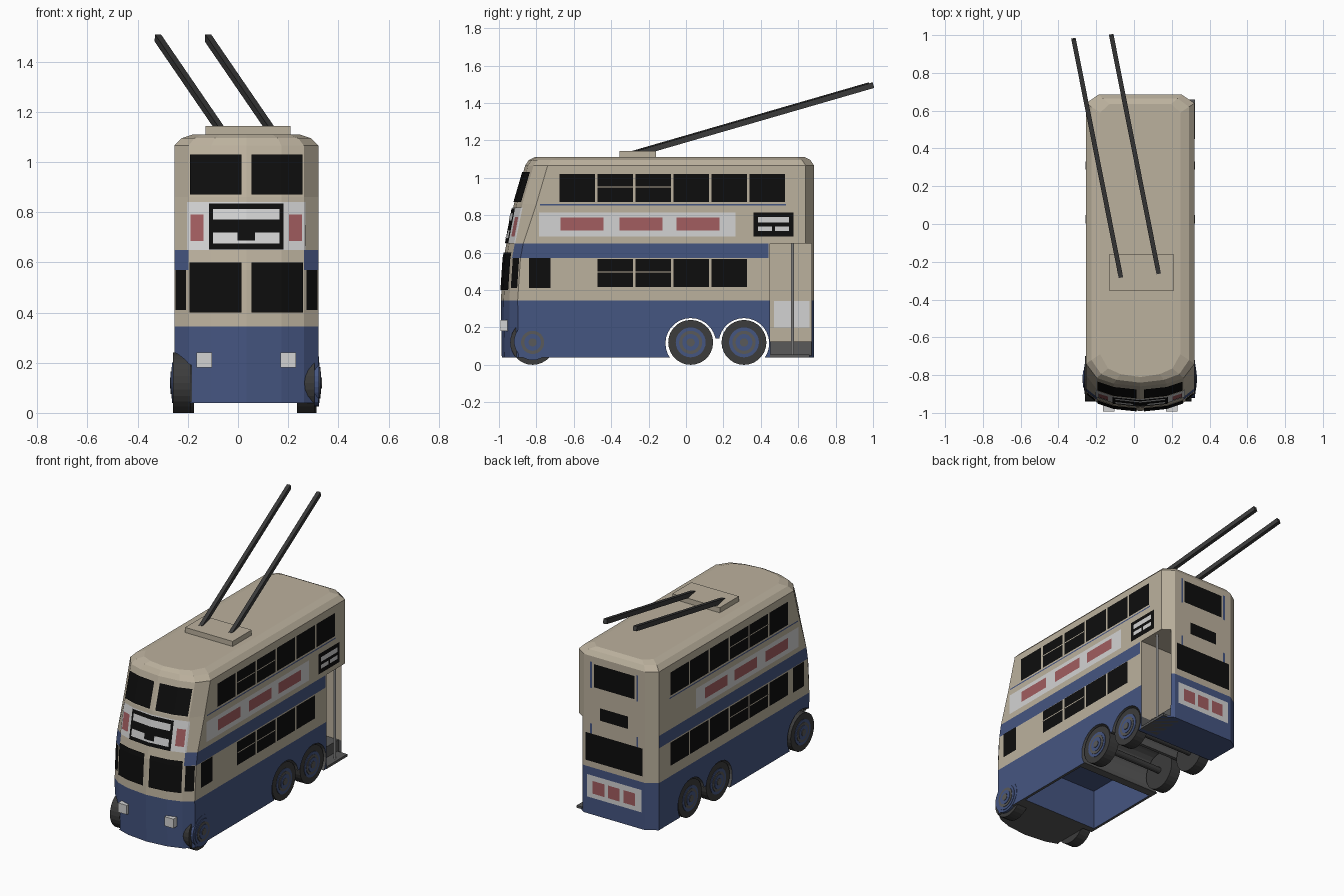
import bpy, bmesh, math
from mathutils import Vector, Matrix

if "Cube" in bpy.data.objects:
    bpy.data.objects.remove(bpy.data.objects["Cube"])

CX, HW = 0.033, 0.287          # body centre line and half width


def material(name, r, g, b):
    m = bpy.data.materials.new(name)
    m.use_nodes = True
    m.diffuse_color = (r, g, b, 1)
    node = m.node_tree.nodes["Principled BSDF"]
    node.inputs["Base Color"].default_value = (r, g, b, 1)
    node.inputs["Roughness"].default_value = 0.8
    return m


cream = material("cream", 0.50, 0.44, 0.34)
blue = material("navy blue", 0.06, 0.092, 0.22)
grey = material("underbody grey", 0.10, 0.10, 0.10)
black = material("window black", 0.004, 0.004, 0.004)
white = material("panel white", 0.65, 0.65, 0.65)
red = material("panel red", 0.36, 0.11, 0.115)
rubber = material("rubber grey", 0.045, 0.045, 0.045)


def finish(bm, name, *mats):
    me = bpy.data.meshes.new(name)
    bm.to_mesh(me)
    bm.free()
    for m in mats:
        me.materials.append(m)
    ob = bpy.data.objects.new(name, me)
    bpy.context.collection.objects.link(ob)
    return ob


def box(name, lo, hi, *mats, index=0):
    bm = bmesh.new()
    bmesh.ops.create_cube(bm, size=1)
    for v in bm.verts:
        v.co = Vector([(a + b) / 2 + c * (b - a) for a, b, c in zip(lo, hi, v.co)])
    for f in bm.faces:
        f.material_index = index
    return finish(bm, name, *mats)


def disc(name, x0, x1, y, z, r, *mats, index=0, sides=28):
    """Cylinder lying along x."""
    bm = bmesh.new()
    bmesh.ops.create_cone(bm, cap_ends=True, segments=sides, radius1=r, radius2=r, depth=abs(x1 - x0))
    bm.transform(Matrix.Translation(((x0 + x1) / 2, y, z)) @ Matrix.Rotation(math.pi / 2, 4, 'Y'))
    for f in bm.faces:
        f.material_index = index
    return finish(bm, name, *mats)


# Body shell: height, front y, set-back of the front corner
LEVELS = [(0.04, -0.985, 0.09), (0.345, -0.99, 0.09), (0.57, -0.975, 0.09), (0.65, -0.96, 0.09),
          (0.86, -0.92, 0.12), (1.065, -0.86, 0.12)]
FRONT_DX = [0, 0.14, 0.23, HW]


def lerp_table(xs, ys, x):
    for i in range(len(xs) - 1):
        if x <= xs[i + 1] or i == len(xs) - 2:
            return ys[i] + (ys[i + 1] - ys[i]) * (x - xs[i]) / (xs[i + 1] - xs[i])


def front_y(dx, z):
    zs = [l[0] for l in LEVELS]
    yf = lerp_table(zs, [l[1] for l in LEVELS], z)
    c = lerp_table(zs, [l[2] for l in LEVELS], z)
    return yf + lerp_table(FRONT_DX, [0, 0.015, 0.045, c], abs(dx))


def ring(z, scale=1, front=0, back=0):
    zz = min(z, 1.065)
    half = [(dx, front_y(dx, zz) + front) for dx in FRONT_DX]
    half += [(HW, 0.44), (HW, 0.64 - back), (0.22, 0.685 - back)]
    pts = half + [(-x, y) for x, y in reversed(half[1:])]
    return [(CX + x * scale, y, z) for x, y in pts]


bm = bmesh.new()
rings = [ring(l[0]) for l in LEVELS] + [ring(1.095, 0.9, 0.02, 0.02), ring(1.11, 0.74, 0.05, 0.05)]
rows = [[bm.verts.new(p) for p in r] for r in rings]
n = len(rows[0])
for k in range(len(rows) - 1):
    for i in range(n):
        j = (i + 1) % n
        f = bm.faces.new((rows[k][i], rows[k][j], rows[k + 1][j], rows[k + 1][i]))
        f.normal_update()
        entrance_side = f.normal.x > 0 and f.calc_center_median().y > 0.44
        band = k == 2 and abs(f.normal.x) > 0.58 and not entrance_side
        f.material_index = 1 if k == 0 or band else 0
bm.faces.new(rows[-1])
bm.faces.new(rows[0][::-1]).material_index = 2
body = finish(bm, "body", cream, blue, grey)

# Wheel arches, rear entrance and the hollow underside
slots = (cream, blue, grey)
REAR = (0.025, 0.31)
cutters = [disc("arch_cutter", -1, 1, y, 0.115, 0.135, *slots, index=2) for y in REAR]
cutters += [
    box("arch_gap_cutter", (-1, REAR[0], -0.1), (1, REAR[1], 0.14), *slots, index=2),
    disc("front_arch_cutter", -0.5, -0.185, -0.82, 0.12, 0.145, *slots, index=2),
    box("underside_cutter", (CX - 0.27, -0.66, -0.1), (CX + 0.27, -0.14, 0.3), *slots, index=1),
    box("entrance_cutter", (-0.1, 0.45, 0.125), (0.5, 0.672, 0.65), *slots, index=0),
    box("step_cutter", (0.25, 0.451, 0.05), (0.5, 0.671, 0.2), *slots, index=2)]
bpy.context.view_layer.objects.active = body
for c in cutters:
    c.hide_render = True
    mod = body.modifiers.new("cut", 'BOOLEAN')
    mod.operation, mod.solver, mod.object = 'DIFFERENCE', 'EXACT', c
    bpy.ops.object.modifier_apply(modifier=mod.name)
    bpy.data.objects.remove(c)
for p in body.data.polygons:
    if p.normal.z < -0.9 and p.center.z < 0.05 and p.center.y > 0.4:
        p.material_index = 1
    if p.normal.z > 0.9 and p.center.z < 0.2:
        p.material_index = 2

# Entrance fittings
box("entrance_step", (0.2, 0.45, 0.04), (0.322, 0.66, 0.055), grey)
disc("entrance_pole", -0.3, 0.3, 0, 0, 0.008, white, sides=10).matrix_world = (
    Matrix.Translation((0.295, 0.57, 0.35)) @ Matrix.Rotation(math.pi / 2, 4, 'Y'))
box("entrance_panel", (-0.1, 0.47, 0.2), (-0.094, 0.66, 0.34), white)


# Thin plates that follow the walls; each wall maps (u, z, offset) to a point
def on_front(u, z, off):
    return (u, front_y(u - CX, z) - off, z)


def on_back(u, z, off):
    return (u, 0.685 + off, z)


def on_right(u, z, off):
    return (CX + HW + off, u, z)


def on_left(u, z, off):
    return (CX - HW - off, u, z)


def plate(name, wall, mat, u0, u1, z0, z1, off=0.004):
    cuts = [CX + s * d for d in FRONT_DX for s in (-1, 1)] if wall is on_front else []
    us = [u0] + sorted({u for u in cuts if u0 < u < u1}) + [u1]
    zs = [z0] + [l[0] for l in LEVELS if z0 < l[0] < z1] + [z1]
    bm = bmesh.new()
    grid = [[bm.verts.new(wall(u, z, off)) for u in us] for z in zs]
    for a, b in zip(grid, grid[1:]):
        for i in range(len(us) - 1):
            q = (a[i], a[i + 1], b[i + 1], b[i])
            bm.faces.new(q if wall in (on_front, on_right) else q[::-1])
    return finish(bm, name, mat)


# Front: windows, route box, adverts, lamps
for s in (-1, 1):
    def span(a, b):
        return sorted((CX + s * a, CX + s * b))
    plate("front_upper_window", on_front, black, *span(0.02, 0.225), 0.87, 1.03, 0.008)
    plate("front_lower_window", on_front, black, *span(0.02, 0.226), 0.40, 0.60, 0.008)
    plate("front_corner_window", on_front, black, *span(0.24, 0.283), 0.41, 0.57)
    plate("front_red_panel", on_front, red, *span(0.17, 0.222), 0.685, 0.79, 0.006)
    plate("route_number", on_front, white, *span(0.035, 0.133), 0.675, 0.72, 0.01)
    lamp = CX + s * 0.167
    box("headlight", (lamp - 0.031, -0.992, 0.18), (lamp + 0.031, -0.94, 0.24), white)
plate("front_advert", on_front, white, CX - 0.237, CX + 0.237, 0.65, 0.84)
plate("front_route_box", on_front, black, CX - 0.148, CX + 0.148, 0.652, 0.835, 0.008)
plate("front_destination", on_front, white, CX - 0.133, CX + 0.133, 0.77, 0.812, 0.01)
plate("route_number_base", on_front, white, CX - 0.035, CX + 0.035, 0.675, 0.687, 0.01)

# Sides: two rows of windows, advert strip, sill line
for wall, lower in ((on_right, range(1, 5)), (on_left, range(6))):
    for i in range(6):
        y0 = -0.675 + i * 0.203
        for z0, shown in ((0.87, True), (0.415, i in lower)):
            if shown:
                plate("side_window", wall, black, y0, y0 + 0.188, z0, z0 + 0.15)
                if i in (1, 2):
                    plate("window_bar", wall, cream, y0, y0 + 0.188, z0 + 0.078, z0 + 0.084, 0.006)
    plate("cab_window", wall, black, -0.84, -0.725, 0.41, 0.57)
    plate("window_sill", wall, blue, -0.78, 0.535, 0.851, 0.859)
    plate("side_advert", wall, white, -0.785, 0.265, 0.685, 0.815)
    for y0 in (-0.67, -0.355, -0.05):
        plate("side_red_panel", wall, red, y0, y0 + 0.23, 0.718, 0.788, 0.007)
plate("side_route_box", on_right, black, 0.36, 0.575, 0.685, 0.815)
plate("side_destination", on_right, white, 0.385, 0.55, 0.76, 0.79, 0.007)
for y0 in (0.385, 0.475):
    plate("side_route_number", on_right, white, y0, y0 + 0.075, 0.715, 0.74, 0.007)

# Back: windows, advert, trim
for name, w, z0, z1 in (("back_upper_window", 0.145, 0.87, 1.02), ("back_number_box", 0.1, 0.665, 0.745),
                        ("back_lower_window", 0.205, 0.385, 0.565)):
    plate(name, on_back, black, CX - w, CX + w, z0, z1)
plate("back_advert", on_back, white, CX - 0.195, CX + 0.195, 0.15, 0.295)
for i in (-1, 0, 1):
    x = CX + i * 0.11
    plate("back_red_panel", on_back, red, x - 0.042, x + 0.042, 0.18, 0.262, 0.007)
for x in (CX - 0.165, CX + 0.165):
    plate("back_trim", on_back, blue, x - 0.006, x + 0.006, 0.86, 1.03)
    plate("back_trim", on_back, blue, x - 0.006, x + 0.006, 0.565, 0.63)


# Wheels: tyre plus stepped hub discs
def wheel(name, s, y, face, hub_face):
    disc(name + "_tyre", face, face - s * 0.07, y, 0.12, 0.12, rubber)
    for i, (r, m) in enumerate(((0.08, blue), (0.062, grey), (0.045, blue), (0.022, grey))):
        disc(name + "_hub", hub_face - s * 0.02, hub_face + s * 0.003 * (i + 1), y, 0.12, r, m)


for y in REAR:
    wheel("rear_right_wheel", 1, y, 0.312, 0.312)
    wheel("rear_left_wheel", -1, y, -0.246, -0.246)
    disc("rear_axle", -0.2, 0.27, y, 0.12, 0.02, rubber, sides=12)
wheel("front_left_wheel", -1, -0.82, -0.26, -0.26)
disc("front_right_arch", 0.3, 0.322, -0.82, 0.125, 0.1, blue)
wheel("front_right_wheel", 1, -0.82, 0.305, 0.322)

# Roof plinth and the two trolley booms
box("boom_plinth", (-0.13, -0.355, 1.1), (0.21, -0.16, 1.143), cream)
for x, y in ((-0.07, -0.28), (0.13, -0.26)):
    a, b = Vector((x, y, 1.13)), Vector((x - 0.25, y + 1.26, 1.495))
    boom = box("trolley_boom", (-0.012, -0.015, 0), (0.012, 0.015, (b - a).length), rubber)
    boom.matrix_world = Matrix.Translation(a) @ (b - a).to_track_quat('Z', 'Y').to_matrix().to_4x4()
